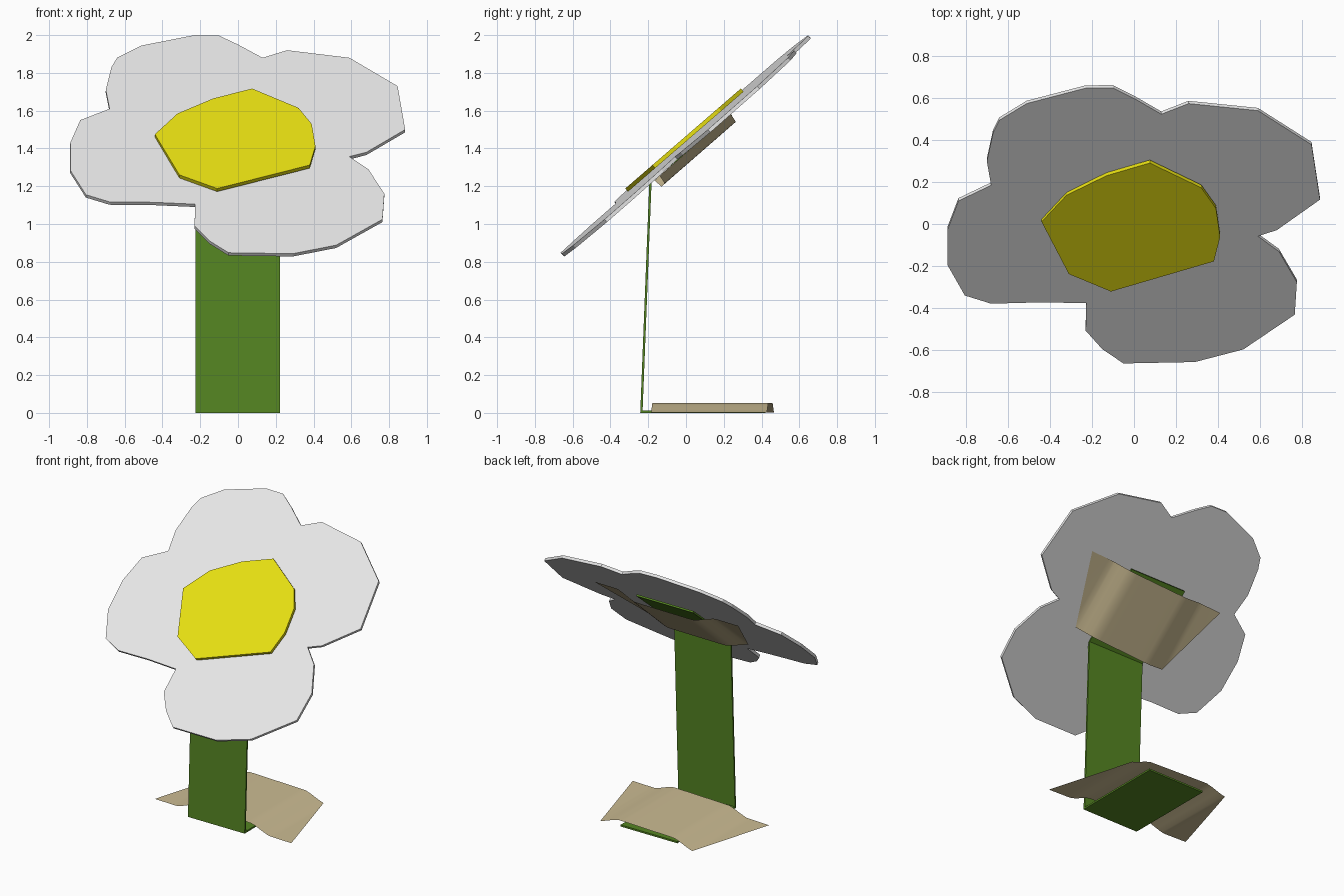
import bpy, bmesh
from mathutils import Vector

if "Cube" in bpy.data.objects:
    bpy.data.objects.remove(bpy.data.objects["Cube"])


def material(name, rgb):
    m = bpy.data.materials.new(name)
    m.diffuse_color = (*rgb, 1)
    m.use_nodes = True
    m.node_tree.nodes["Principled BSDF"].inputs["Base Color"].default_value = m.diffuse_color
    return m


white = material("petal white", (0.8, 0.8, 0.8))
yellow = material("centre yellow", (0.8, 0.74, 0.006))
green = material("stem green", (0.09, 0.235, 0.016))
tan = material("tape tan", (0.6, 0.5, 0.29))


def finish(bm, name, mat):
    bmesh.ops.remove_doubles(bm, verts=bm.verts[:], dist=0.0005)
    bmesh.ops.recalc_face_normals(bm, faces=bm.faces[:])
    me = bpy.data.meshes.new(name)
    bm.to_mesh(me)
    bm.free()
    me.materials.append(mat)
    ob = bpy.data.objects.new(name, me)
    bpy.context.collection.objects.link(ob)
    return ob


def tilted_plate(name, outline, base, slope, side, thick, mat):
    """Flat cut-out on the plane z = base + slope*y + side*x, outline seen from the front."""
    bm = bmesh.new()
    front = [bm.verts.new((x, (z - base - side * x) / slope, z)) for x, z in outline]
    face = bm.faces.new(front)
    back = Vector((side, slope, -1)).normalized() * thick
    ext = bmesh.ops.extrude_face_region(bm, geom=[face], use_keep_orig=True)
    bmesh.ops.translate(bm, vec=back, verts=[g for g in ext["geom"] if isinstance(g, bmesh.types.BMVert)])
    return finish(bm, name, mat)


# Petals, one paper cut-out
tilted_plate("petals", [
    (-0.23, 2.0), (-0.10, 1.997), (0.0, 1.95), (0.13, 1.88), (0.26, 1.92), (0.59, 1.88),
    (0.845, 1.73), (0.885, 1.50), (0.68, 1.38), (0.59, 1.357), (0.69, 1.29), (0.775, 1.16),
    (0.765, 1.025), (0.52, 0.888), (0.29, 0.843), (-0.05, 0.848), (-0.15, 0.91), (-0.23, 0.99),
    (-0.227, 1.105), (-0.45, 1.115), (-0.68, 1.117), (-0.805, 1.155), (-0.888, 1.285),
    (-0.888, 1.43), (-0.835, 1.55), (-0.68, 1.61), (-0.70, 1.71), (-0.67, 1.83),
    (-0.64, 1.88), (-0.51, 1.945)], 1.427, 0.875, -0.032, 0.02, white)

# Flower centre
tilted_plate("flower_centre", [
    (-0.44, 1.475), (-0.32, 1.585), (-0.13, 1.665), (0.075, 1.717), (0.32, 1.615),
    (0.39, 1.53), (0.41, 1.413), (0.38, 1.312), (-0.11, 1.188), (-0.31, 1.26)],
    1.466, 0.865, 0.0, 0.022, yellow)

# Stem: one folded strip with a foot on the ground and a flap behind the petals
bm = bmesh.new()
path = [(0.42, 0.006), (-0.236, 0.006), (-0.188, 1.228), (0.24, 1.58)]
rows = [[bm.verts.new((x, y, z)) for x in (-0.225, 0.222)] for y, z in path]
for a, b in zip(rows, rows[1:]):
    bm.faces.new((a[0], a[1], b[1], b[0]))
stem = finish(bm, "stem_strip", green)
mod = stem.modifiers.new("thickness", "SOLIDIFY")
mod.thickness = 0.012
mod.offset = 0
mod.use_even_offset = True


def tape(name, start, along, normal, length):
    """Thin trapezoid sheet with a raised middle, narrow edge at start."""
    along, normal, start = Vector(along).normalized(), Vector(normal).normalized(), Vector(start)
    half = [0.05, 0.12, 0.19, 0.23, 0.27, 0.32, 0.36, 0.375, 0.41, 0.555]
    bm = bmesh.new()
    cols = []
    for x in [-h for h in reversed(half)] + half:
        t = max(0.0, (abs(x) - 0.375) / 0.18)
        s = min(1.0, max(0.0, (0.38 - abs(x)) / 0.155))
        h = 0.002 + 0.05 * (0.5 * s + 0.5 * s * s * (3 - 2 * s))
        hi = length + 0.045 * x
        lo = 0.05 * x * (1 - t) + hi * t
        cols.append([bm.verts.new(start + Vector((x, 0, 0)) + along * v + normal * h) for v in (lo, hi)])
    for a, b in zip(cols, cols[1:]):
        bm.faces.new((a[0], b[0], b[1], a[1]))
    bmesh.ops.dissolve_degenerate(bm, dist=0.0005, edges=bm.edges[:])
    ob = finish(bm, name, tan)
    for p in ob.data.polygons:
        p.use_smooth = True
    return ob


# Tape over the foot and tape behind the petals
tape("ground_tape", (0, 0.447, 0), (0, -1, 0), (0, 0, 1), 0.615)
tape("back_tape", (0, -0.155, 1.245), (0, 0.754, 0.657), (0, 0.657, -0.754), 0.5)
